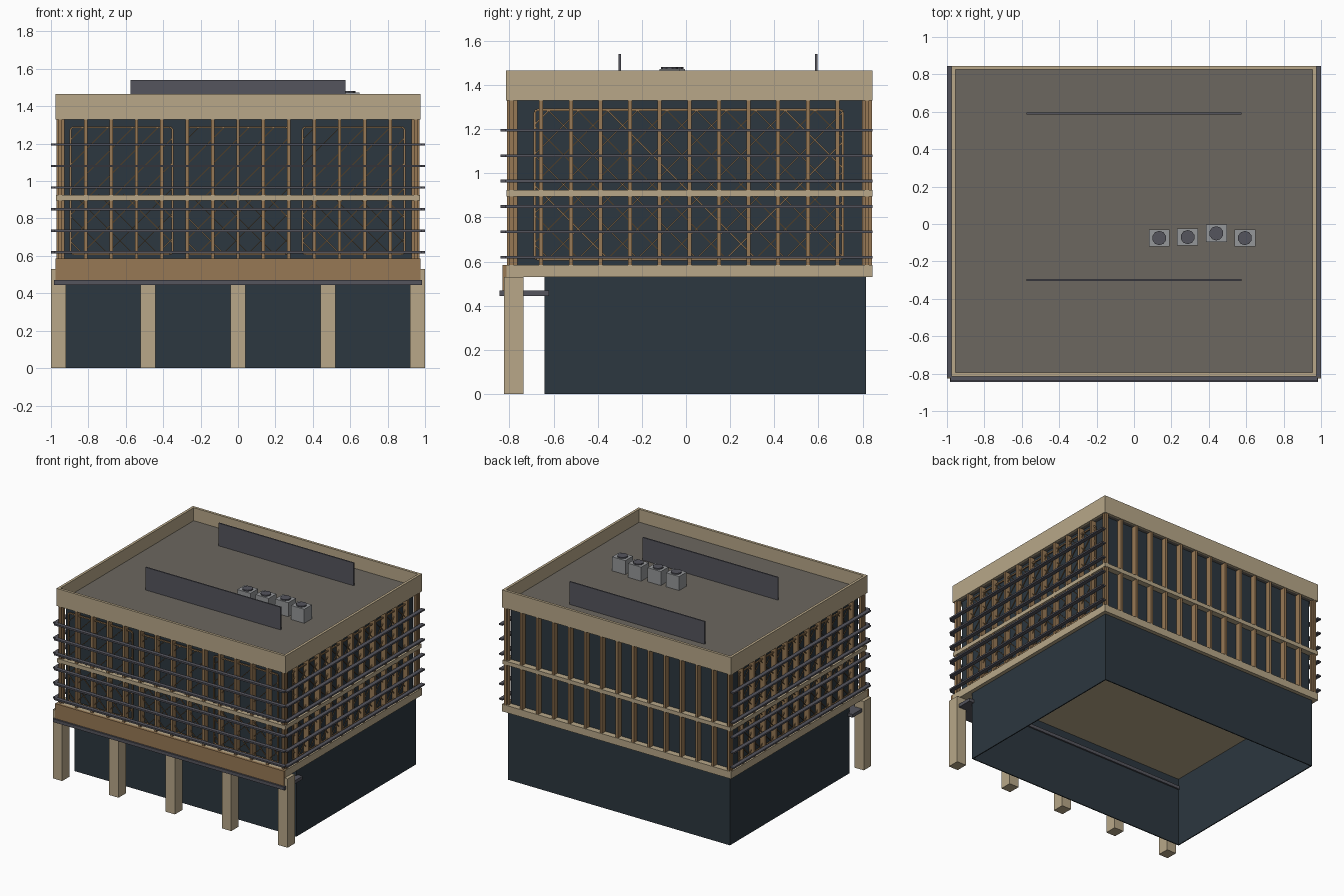
import bpy, bmesh, math
from mathutils import Vector, Matrix

if "Cube" in bpy.data.objects:
    bpy.data.objects.remove(bpy.data.objects["Cube"])


def material(name, rgb):
    m = bpy.data.materials.new(name)
    m.diffuse_color = (*rgb, 1)
    m.use_nodes = True
    m.node_tree.nodes["Principled BSDF"].inputs["Base Color"].default_value = m.diffuse_color
    return m


TAN = material("tan_stone", (0.48, 0.39, 0.25))
WOOD = material("brown_timber", (0.31, 0.19, 0.09))
GLASS = material("dark_glass", (0.025, 0.038, 0.05))
METAL = material("dark_metal", (0.09, 0.09, 0.11))
ROOF = material("roof_grey", (0.15, 0.135, 0.115))
UNIT = material("unit_grey", (0.3, 0.31, 0.32))


def finish(name, bm, mat):
    me = bpy.data.meshes.new(name)
    bm.to_mesh(me)
    bm.free()
    ob = bpy.data.objects.new(name, me)
    me.materials.append(mat)
    bpy.context.collection.objects.link(ob)
    return ob


def boxes(name, spans, mat):
    """One object from boxes given as (x0, x1, y0, y1, z0, z1)."""
    bm = bmesh.new()
    for x0, x1, y0, y1, z0, z1 in spans:
        c = Vector(((x0 + x1) / 2, (y0 + y1) / 2, (z0 + z1) / 2))
        s = (abs(x1 - x0), abs(y1 - y0), abs(z1 - z0), 1)
        bmesh.ops.create_cube(bm, size=1, matrix=Matrix.Translation(c) @ Matrix.Diagonal(s))
    return finish(name, bm, mat)


def bars(name, segments, thick, mat):
    """One object from thin square bars between pairs of points."""
    bm = bmesh.new()
    for a, b in segments:
        d = b - a
        rot = d.to_track_quat('X', 'Z').to_matrix().to_4x4()
        bmesh.ops.create_cube(bm, size=1, matrix=Matrix.Translation((a + b) / 2) @ rot
                              @ Matrix.Diagonal((d.length, thick, thick, 1)))
    return finish(name, bm, mat)


def ring(x, y0, y1, t, z0, z1):
    """Four boxes forming a rectangular band of thickness t."""
    return [(-x, x, y0, y0 + t, z0, z1), (-x, x, y1 - t, y1, z0, z1),
            (-x, -x + t, y0 + t, y1 - t, z0, z1), (x - t, x, y0 + t, y1 - t, z0, z1)]


def rounded(u0, u1, z0, z1, r=0.015):
    pts = []
    corners = [(u1 - r, z1 - r), (u0 + r, z1 - r), (u0 + r, z0 + r), (u1 - r, z0 + r)]
    for i, (u, z) in enumerate(corners):
        for k in range(4):
            a = math.pi / 2 * (i + k / 3)
            pts.append((u + r * math.cos(a), z + r * math.sin(a)))
    return list(zip(pts, pts[1:] + pts[:1]))


def diagonals(u0, u1, z0, z1, sign, step=0.134):
    """45 degree lines clipped to a rectangle."""
    out, h, c = [], z1 - z0, u0 - (z1 - z0) + step / 2
    while c < u1:
        a, b = max(c, u0), min(c + h, u1)
        if b - a > 0.01:
            za, zb = (z0 + a - c, z0 + b - c)
            if sign < 0:
                za, zb = z0 + z1 - za, z0 + z1 - zb
            out.append(((a, za), (b, zb)))
        c += step
    return out


# Ground floor: open-bottomed dark walls, columns, canopy
boxes("ground_walls", ring(0.945, -0.64, 0.815, 0.008, 0, 0.535), GLASS)
boxes("front_columns", [(x - 0.04, x + 0.04, -0.825, -0.735, 0, 0.53)
                        for x in (-0.96, -0.48, 0, 0.48, 0.96)], TAN)
boxes("entrance_canopy", [(-0.985, 0.985, -0.845, -0.62, 0.445, 0.47)], METAL)
boxes("front_fascia", [(-0.975, 0.975, -0.832, -0.812, 0.47, 0.585)], WOOD)

# Upper floors: slab, glazed core, floor band, parapet, roof
boxes("floor_slab", [(-0.975, 0.975, -0.815, 0.845, 0.53, 0.585)], TAN)
boxes("glazed_core", [(-0.93, 0.93, -0.765, 0.80, 0.58, 1.34)], GLASS)
boxes("middle_band", ring(0.972, -0.813, 0.845, 0.05, 0.895, 0.925), TAN)
boxes("parapet", ring(0.975, -0.815, 0.845, 0.02, 1.33, 1.465), TAN)
boxes("roof_deck", [(-0.957, 0.957, -0.797, 0.827, 1.33, 1.365)], ROOF)

# Timber fins on all four sides
W = 0.009
fins = []
for i in range(15):
    x = -0.95 + 1.9 * i / 14
    fins += [(x - W, x + W, -0.81, -0.763, 0.58, 1.335),
             (x - W, x + W, 0.798, 0.842, 0.58, 1.335)]
for i in range(13):
    y = -0.79 + 1.61 * i / 12
    for s in (-1, 1):
        fins.append((s * 0.928, s * 0.97, y - W, y + W, 0.58, 1.335))
boxes("timber_fins", fins, WOOD)

# Framed diagonal lattice on the front and both sides
Z0, Z1 = 0.61, 1.288
frame, lattice = [], []
for u0 in (-0.895, -0.275, 0.345):
    u1 = u0 + 0.545
    P = lambda p: Vector((p[0], -0.785, p[1]))
    frame += [(P(a), P(b)) for a, b in rounded(u0, u1, Z0, Z1)]
    lines = diagonals(u0, u1, Z0, Z1, 1) + diagonals(u0, u1, Z0, 0.93, -1)
    lattice += [(P(a), P(b)) for a, b in lines]
for s in (-1, 1):
    P = lambda p: Vector((s * 0.948, p[0], p[1]))
    frame += [(P(a), P(b)) for a, b in rounded(-0.685, 0.71, Z0, Z1)]
    lines = diagonals(-0.685, 0.71, Z0, Z1, 1) + diagonals(-0.685, 0.71, Z0, Z1, -1)
    lattice += [(P(a), P(b)) for a, b in lines]
bars("lattice_frames", frame, 0.01, WOOD)
bars("diagonal_lattice", lattice, 0.005, WOOD)

# Horizontal sun louvres on the front and both sides
louvres = []
for i in range(6):
    z = 0.62 + 0.115 * i
    louvres.append((-0.98, 0.98, -0.84, -0.81, z - 0.006, z + 0.006))
    for s in (-1, 1):
        louvres.append((s * 0.97, s * 1.0, -0.82, 0.845, z - 0.006, z + 0.006))
boxes("sun_louvres", louvres, METAL)

# Rooftop screens and cooling units with round fans
boxes("roof_screens", [(-0.575, 0.575, y - 0.005, y + 0.005, 1.36, 1.54)
                       for y in (-0.30, 0.59)], METAL)
centres = [(0.135, -0.075), (0.287, -0.07), (0.44, -0.05), (0.593, -0.075)]
boxes("cooling_units", [(x - 0.056, x + 0.056, y - 0.046, y + 0.046, 1.36, 1.473)
                        for x, y in centres], UNIT)
bm = bmesh.new()
for x, y in centres:
    bmesh.ops.create_cone(bm, cap_ends=True, segments=10, radius1=0.038, radius2=0.038,
                          depth=0.014, matrix=Matrix.Translation((x, y, 1.475)))
finish("unit_fans", bm, METAL)
